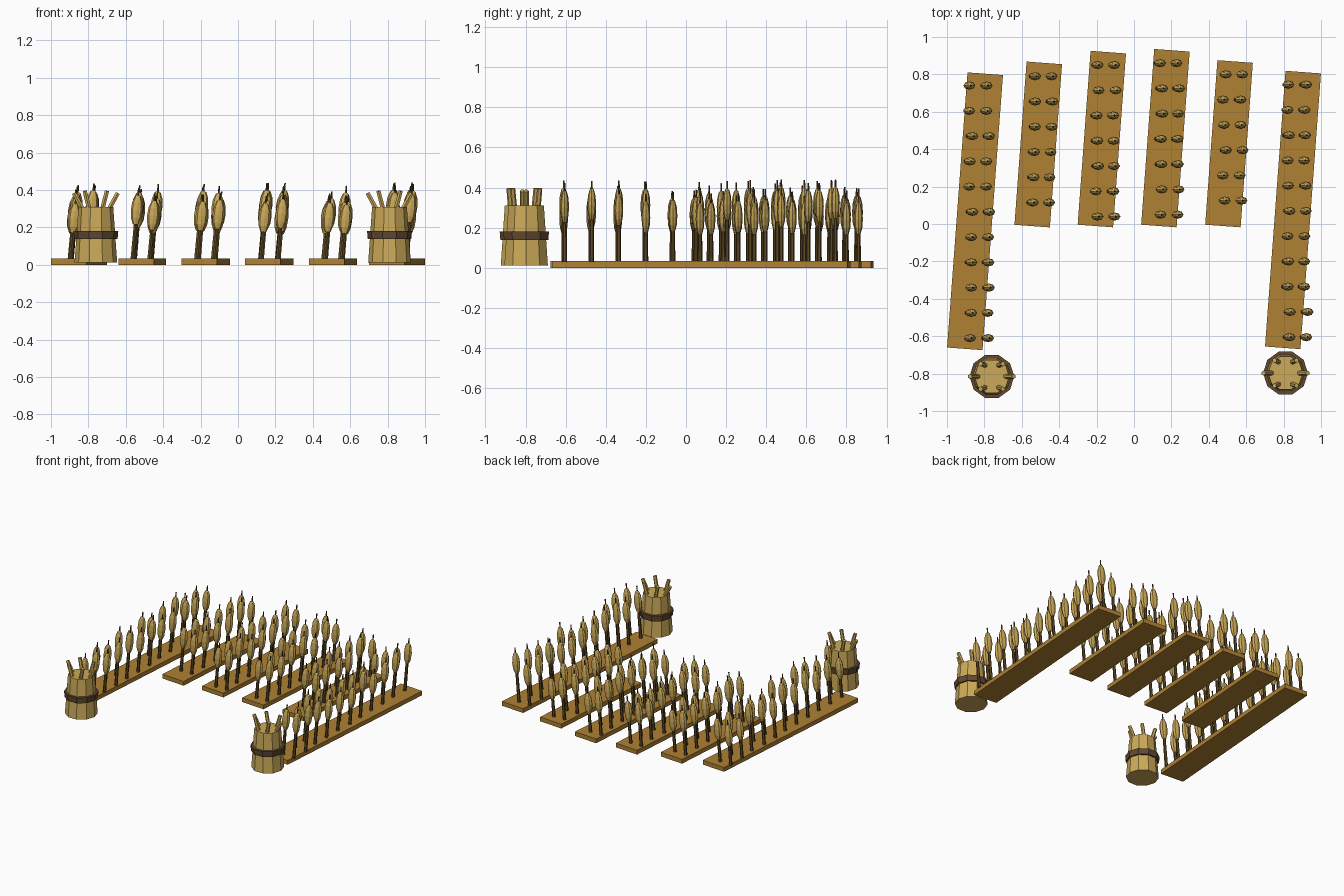
import bpy, bmesh, math, random
from mathutils import Matrix, Vector

if "Cube" in bpy.data.objects:
    bpy.data.objects.remove(bpy.data.objects["Cube"])

random.seed(4)
T = Matrix.Translation


def material(name, rgb):
    m = bpy.data.materials.new(name)
    m.diffuse_color = (*rgb, 1)
    m.use_nodes = True
    m.node_tree.nodes["Principled BSDF"].inputs["Base Color"].default_value = m.diffuse_color
    return m


SOIL = material("soil", (0.43, 0.22, 0.034))
STRAW = material("straw", (0.60, 0.40, 0.10))
STEM = material("dark_stem", (0.12, 0.07, 0.018))
BAND = material("brown_band", (0.12, 0.065, 0.03))


def finish(bm, name, mat):
    me = bpy.data.meshes.new(name)
    bm.to_mesh(me)
    bm.free()
    ob = bpy.data.objects.new(name, me)
    me.materials.append(mat)
    bpy.context.collection.objects.link(ob)
    return ob


def cone(bm, m, r1, r2, z0, z1, n):
    bmesh.ops.create_cone(bm, cap_ends=True, segments=n, radius1=r1, radius2=r2,
                          depth=z1 - z0, matrix=m @ T((0, 0, (z0 + z1) / 2)))


def ring10(bm, m, r1, r2, z0, z1):
    # ten-sided tapered drum with a corner on the x axis
    loops = [[bm.verts.new(m @ Vector((r * math.cos(math.tau * i / 10),
                                       r * math.sin(math.tau * i / 10), z)))
              for i in range(10)] for r, z in ((r1, z0), (r2, z1))]
    bm.faces.new(loops[0][::-1])
    bm.faces.new(loops[1])
    for i in range(10):
        j = (i + 1) % 10
        bm.faces.new((loops[0][i], loops[0][j], loops[1][j], loops[1][i]))


def crop_row(i, x, y, length, rows, y_first):
    # soil strip, turned slightly
    bm = bmesh.new()
    bmesh.ops.create_cube(bm, size=1, matrix=T((x, y, 0.0165))
                          @ Matrix.Rotation(math.radians(-4.25), 4, 'Z')
                          @ Matrix.Diagonal((0.19, length, 0.033, 1)))
    finish(bm, f"soil_strip_{i}", SOIL)
    # two columns of leaning stalks with grain heads
    stems, heads = bmesh.new(), bmesh.new()
    for r in range(rows):
        shift = random.uniform(-0.008, 0.008)
        for side in (-1, 1):
            m = T((x + side * 0.045 + shift, y_first - r * 0.135, 0.03)) \
                @ Matrix.Rotation(math.radians(5), 4, 'Y')
            c = random.uniform(0.21, 0.295)
            cone(stems, m, 0.012, 0.010, 0, c - 0.04, 6)
            cone(stems, m, 0.006, 0.004, c + 0.06, c + 0.118, 5)
            bmesh.ops.create_uvsphere(heads, u_segments=8, v_segments=6, radius=1,
                                      matrix=m @ T((0, 0, c))
                                      @ Matrix.Diagonal((0.032, 0.022, 0.085, 1)))
    finish(stems, f"stalks_{i}", STEM)
    finish(heads, f"grain_heads_{i}", STRAW)


BEDS = [(-0.85, 0.068, 1.475, 11, 0.74), (-0.512, 0.425, 0.875, 6, 0.79),
        (-0.172, 0.454, 0.932, 7, 0.85), (0.168, 0.459, 0.942, 7, 0.86),
        (0.508, 0.429, 0.882, 6, 0.80), (0.85, 0.075, 1.478, 11, 0.745)]
for i, b in enumerate(BEDS, 1):
    crop_row(i, *b)

# bundled sheaves at the front ends
for name, x, y in (("left", -0.76, -0.815), ("right", 0.81, -0.797)):
    m = T((x, y, 0))
    bm = bmesh.new()
    ring10(bm, m, 0.114, 0.093, 0.012, 0.31)
    finish(bm, f"sheaf_{name}", STRAW)
    bm = bmesh.new()
    ring10(bm, m, 0.116, 0.120, 0.138, 0.182)
    finish(bm, f"sheaf_tie_{name}", BAND)
    # loose straws fanning out sideways
    bm = bmesh.new()
    for k in range(6):
        a = math.tau * k / 6
        s = m @ T((0.055 * math.cos(a), 0.065 * math.sin(a), 0.27)) \
            @ Matrix.Rotation(0.5 * math.cos(a), 4, 'Y') \
            @ Matrix.Rotation(-0.1 * math.sin(a), 4, 'X')
        cone(bm, s, 0.014, 0.013, 0, 0.13, 6)
    finish(bm, f"sheaf_straws_{name}", STRAW)
